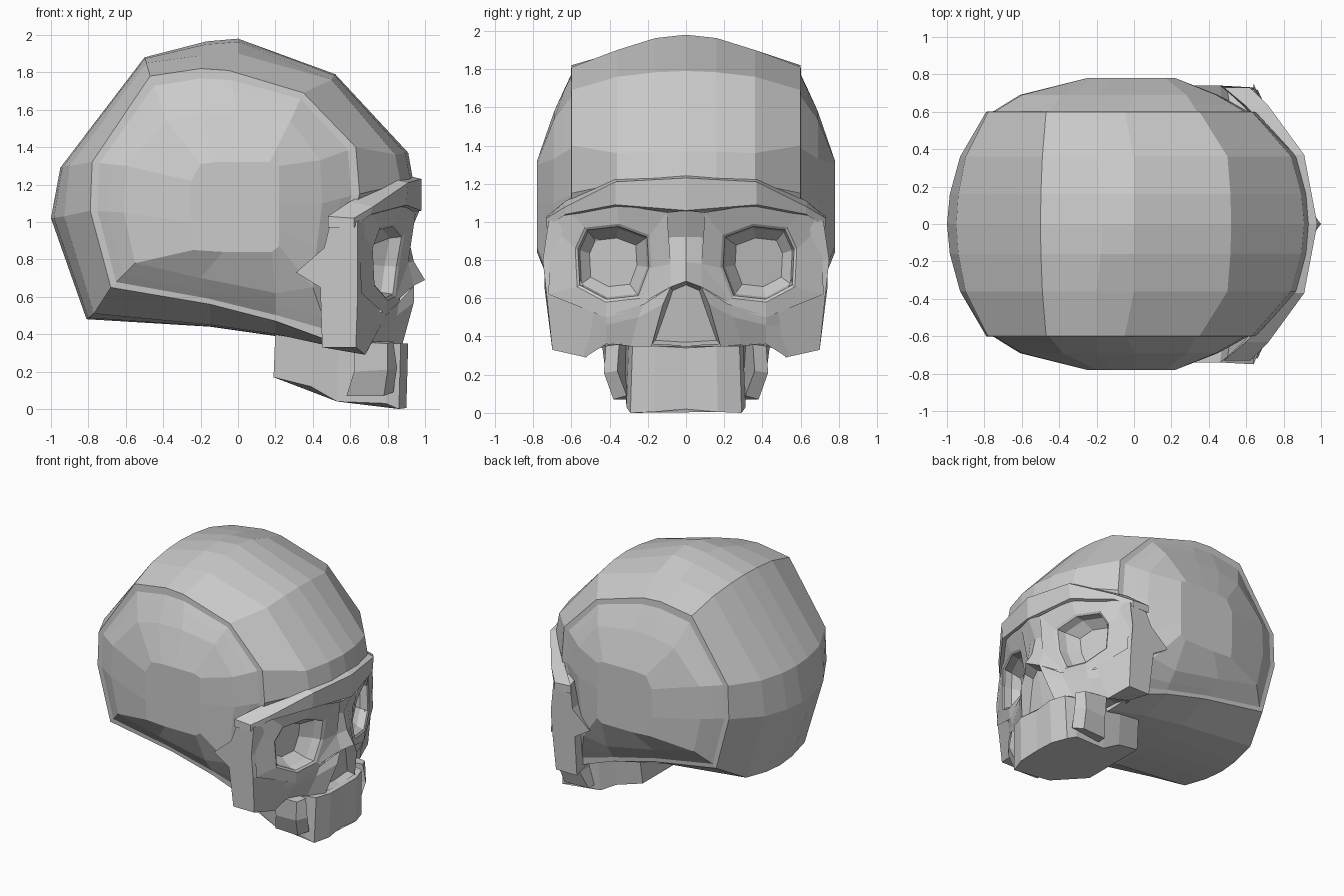
import bpy, bmesh
from mathutils import Vector


def loft(name, rings, closed=True, caps=True, mirror=True, face_out=False):
    """Skin a list of equal-length point rings; optionally mirror over y = 0."""
    bm = bmesh.new()
    vs = [[bm.verts.new(p) for p in r] for r in rings]
    n = len(rings[0])
    for a, b in zip(vs, vs[1:]):
        for i in range(n if closed else n - 1):
            j = (i + 1) % n
            bm.faces.new((a[i], a[j], b[j], b[i]))
    if caps is True:
        bm.faces.new(vs[0])
    if caps:
        bm.faces.new(vs[-1])
    bmesh.ops.recalc_face_normals(bm, faces=bm.faces)
    if face_out:  # open sheets look forward (+x)
        bm.normal_update()
        if sum(f.normal.x * f.calc_area() for f in bm.faces) < 0:
            bmesh.ops.reverse_faces(bm, faces=bm.faces)
    me = bpy.data.meshes.new(name)
    bm.to_mesh(me)
    bm.free()
    ob = bpy.data.objects.new(name, me)
    bpy.context.collection.objects.link(ob)
    if mirror:
        m = ob.modifiers.new("Mirror", 'MIRROR')
        m.use_axis = (False, True, False)
    return ob


# Cranium: x-z outlines at stations from the middle to the side bulge
mid = [(.94, 1.2), (.91, 1.37), (.52, 1.79), (0, 1.98), (-.17, 1.965), (-.5, 1.88), (-.95, 1.29),
       (-1, 1.02), (-.81, .48), (-.15, .44), (.2, .39), (.55, .33), (.7, .7)]
quarter = [(.87, 1.2), (.84, 1.36), (.50, 1.76), (0, 1.9), (-.2, 1.89), (-.49, 1.85), (-.9, 1.3),
           (-.93, 1.03), (-.77, .51), (-.15, .45), (.2, .40), (.52, .33), (.55, .75)]
edge = [(.65, 1.15), (.63, 1.4), (.35, 1.69), (-.05, 1.81), (-.2, 1.82), (-.47, 1.78), (-.78, 1.32),
        (-.79, 1.06), (-.68, .65), (-.15, .56), (.2, .47), (.5, .36), (.55, .8)]
bulge = [(.45, 1.1), (.44, 1.33), (.28, 1.54), (0, 1.58), (-.2, 1.58), (-.38, 1.54), (-.6, 1.3),
         (-.61, 1.05), (-.55, .78), (-.2, .70), (.2, .62), (.4, .65), (.42, .85)]
side = [(.22, 1.1), (.22, 1.3), (.17, 1.32), (0, 1.32), (-.12, 1.32), (-.2, 1.31), (-.25, 1.22),
        (-.25, 1.0), (-.24, .85), (-.08, .84), (.18, .84), (.22, .87), (.22, .97)]


def blend(a, b, t):
    return [(p[0] * (1 - t) + q[0] * t, p[1] * (1 - t) + q[1] * t) for p, q in zip(a, b)]


stations = [(0, mid), (.16, blend(mid, quarter, .22)), (.36, quarter), (.6, edge),
            (.603, blend(edge, bulge, .22)), (.635, blend(edge, bulge, .5)), (.69, bulge), (.78, side)]
full = [(-y, r) for y, r in stations[:0:-1]] + stations
loft("cranium", [[(x, y, z) for x, z in r] for y, r in full], mirror=False)

# Brow ridge: four-point sections swept from the middle outwards
brow = [(0, (.90, 1.25), (.98, 1.23), (.98, 1.06), (.85, 1.03)),
        (.37, (.83, 1.23), (.91, 1.21), (.90, 1.09), (.78, 1.05)),
        (.63, (.60, 1.11), (.72, 1.08), (.71, 1.04), (.58, 1.0)),
        (.73, (.48, 1.03), (.62, 1.02), (.62, .97), (.48, .97))]
loft("brow_ridge", [[(x, s[0], z) for x, z in s[1:]] for s in brow], caps='end')

# Eye sockets: outer frame, rim, then recessed rings
frame = [(.64, .71, .98), (.70, .62, 1.06), (.88, .36, 1.09), (.95, .10, 1.05),
         (.91, .08, .78), (.86, .18, .56), (.79, .42, .5), (.66, .72, .62)]
rim = [(.72, .58, .86), (.76, .53, .97), (.84, .35, .99), (.89, .19, .93),
       (.86, .18, .76), (.84, .24, .60), (.80, .42, .58), (.73, .57, .66)]
centre = sum((Vector(p) for p in rim), Vector()) / len(rim)


def recess(scale, depth):
    return [centre + (Vector(p) - centre) * scale - Vector((depth, 0, 0)) for p in rim]


loft("eye_socket", [frame, rim, recess(.93, .01), recess(.88, .07), recess(.62, .14)],
     caps='end', face_out=True)

# Nasal bones: rows from the middle line to the socket rim
loft("nasal_bones", [
    [(.97, 0, 1.06), (.95, .10, 1.05), (.90, .20, .98)],
    [(.91, 0, .92), (.89, .08, .92), (.86, .18, .88)],
    [(.94, 0, .79), (.91, .08, .78), (.86, .18, .75)],
    [(1.0, 0, .69), (.94, .08, .66), (.85, .22, .58)]], closed=False, caps=False, face_out=True)

# Nose opening: edge and sunken back
loft("nose_opening", [
    [(1.0, 0, .69), (.94, .08, .66), (.94, .12, .57), (.88, .18, .36), (.88, 0, .35)],
    [(.89, 0, .67), (.87, .07, .64), (.86, .10, .55), (.83, .16, .38), (.83, 0, .37)]],
    closed=False, caps='end', face_out=True)

# Middle face between nose opening, socket and cheek, turned under at the bottom
loft("mid_face", [
    [(.94, .08, .66), (.86, .22, .57), (.79, .42, .51), (.68, .6, .55)],
    [(.94, .12, .57), (.85, .25, .50), (.77, .42, .46), (.67, .6, .45)],
    [(.88, .18, .35), (.80, .29, .35), (.72, .42, .36), (.68, .53, .29)],
    [(.45, .16, .36), (.45, .29, .36), (.45, .42, .36), (.48, .53, .34)]],
    closed=False, caps=False, face_out=True)

# Cheek bones with the short backward spur
loft("cheek_bone", [
    [(.50, .71, 1.02), (.46, .74, .86), (.31, .74, .73), (.44, .74, .65), (.45, .70, .33),
     (.63, .70, .33), (.64, .73, .62), (.64, .75, .80), (.64, .72, 1.0)],
    [(.52, .58, 1.05), (.48, .60, .86), (.40, .62, .74), (.46, .60, .65), (.48, .52, .35),
     (.68, .52, .29), (.76, .48, .54), (.67, .60, .80), (.70, .60, 1.05)]])

# Upper jaw block: x, y, top z, bottom z around one half
jaw = [(.90, 0, .34, .02), (.91, .16, .35, .005), (.87, .28, .35, 0), (.80, .30, .35, .03),
       (.54, .33, .40, .04), (.40, .33, .42, .12), (.20, .29, .42, .17)]
jaw = jaw + [(x, -y, t, b) for x, y, t, b in jaw[:0:-1]]
loft("upper_jaw", [[(x, y, t) for x, y, t, b in jaw],
                   [(x - .01, y * (1.04 if x > .7 else .9), b) for x, y, t, b in jaw]], mirror=False)

# Side flanges of the jaw
loft("jaw_flange", [
    [(.83, .35, .36), (.80, .42, .35), (.62, .44, .36), (.62, .30, .36)],
    [(.85, .36, .22), (.80, .43, .21), (.62, .42, .20), (.62, .30, .20)],
    [(.83, .31, .09), (.78, .38, .07), (.58, .37, .07), (.58, .30, .07)]])
